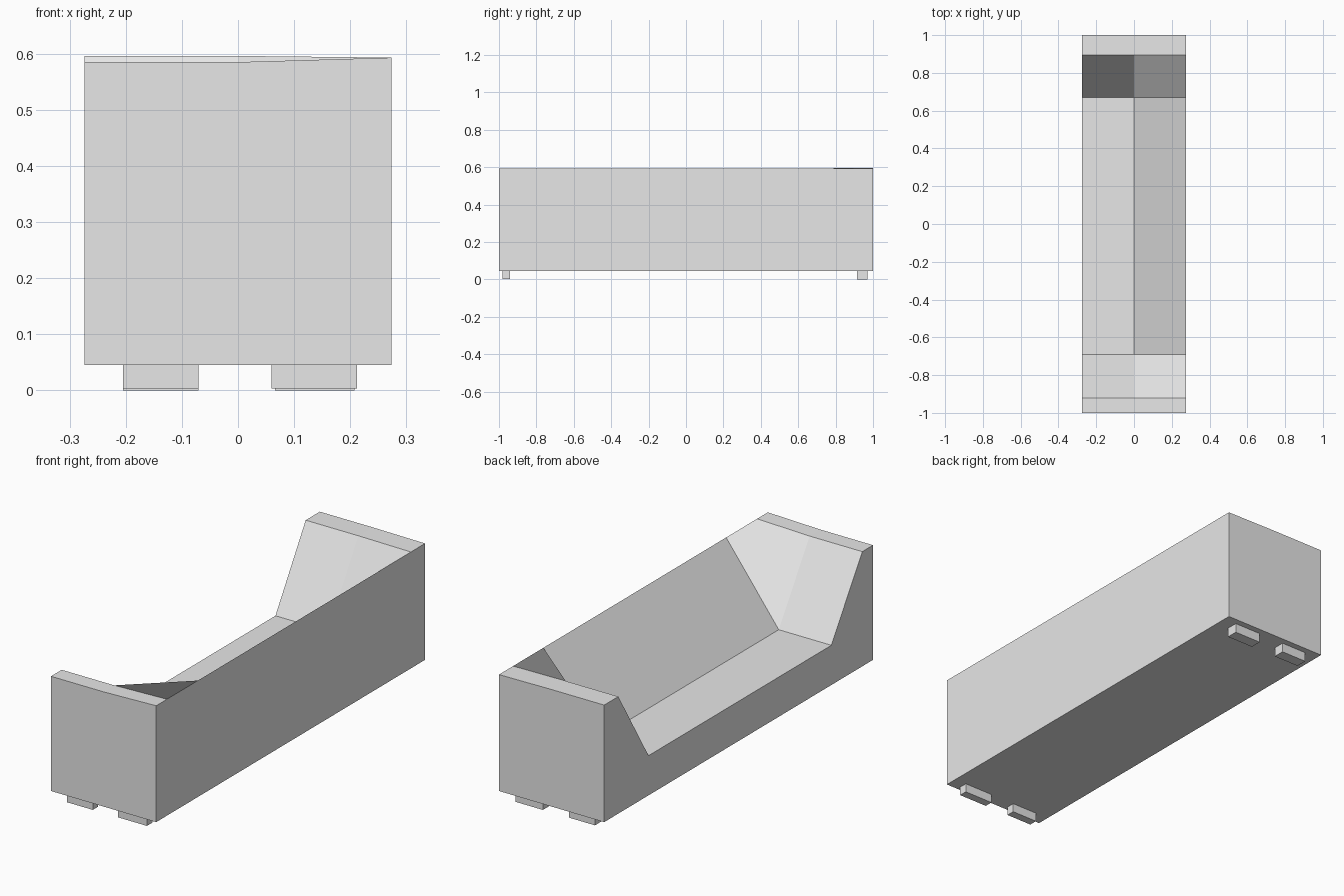
import bpy
import bmesh

old = bpy.data.objects.get("Cube")
if old:
    bpy.data.objects.remove(old, do_unlink=True)

# Single plain grey
grey = bpy.data.materials.new("plain_grey")
grey.use_nodes = True
colour = (0.8, 0.8, 0.8, 1)
grey.diffuse_color = colour
grey.node_tree.nodes["Principled BSDF"].inputs["Base Color"].default_value = colour


def add_object(name, bm):
    bmesh.ops.recalc_face_normals(bm, faces=bm.faces)
    mesh = bpy.data.meshes.new(name)
    bm.to_mesh(mesh)
    bm.free()
    mesh.materials.append(grey)
    obj = bpy.data.objects.new(name, mesh)
    bpy.context.collection.objects.link(obj)
    return obj


# Trough body: a lengthwise profile swept over three stations across the width
HALF, BASE = 0.274, 0.045
profile = [(-1, 0.585), (-0.92, 0.585), (-0.69, 0.232),
           (0.67, 0.232), (0.895, 0.596), (1, 0.596)]
bm = bmesh.new()
rows = []
for x in (-HALF, 0, HALF):
    # the third station is the straight top of the high side wall
    rows.append([bm.verts.new((x, y, 0.593 if x > 0 else z)) for y, z in profile])

# Upper surface; the corner quads fold from the floor-side wall top to the rim
for a, b in zip(rows, rows[1:]):
    for i in range(len(profile) - 1):
        quad = [a[i], b[i], b[i + 1], a[i + 1]]
        if i == 1:
            bm.faces.new(quad)
        else:
            bm.faces.new(quad[1:] + quad[:1])

# Sides, ends and underside
low = {(sx, sy): bm.verts.new((sx * HALF, sy, BASE)) for sx in (-1, 1) for sy in (-1, 1)}
for sx, row in ((-1, rows[0]), (1, rows[2])):
    bm.faces.new(row + [low[sx, 1], low[sx, -1]])
for sy, i in ((-1, 0), (1, -1)):
    bm.faces.new([r[i] for r in rows] + [low[1, sy], low[-1, sy]])
bm.faces.new([low[-1, -1], low[1, -1], low[1, 1], low[-1, 1]])
add_object("trough_body", bm)


# Feet
def foot(name, x0, x1, y0, y1, z0):
    b = bmesh.new()
    bmesh.ops.create_cube(b, size=1)
    for v in b.verts:
        v.co = (x1 if v.co.x > 0 else x0,
                y1 if v.co.y > 0 else y0,
                BASE if v.co.z > 0 else z0)
    add_object(name, b)


foot("front_left_foot", 0.06, 0.212, -0.98, -0.94, 0.003)
foot("front_right_foot", -0.205, -0.07, -0.98, -0.94, 0.003)
foot("back_left_foot", 0.066, 0.208, 0.915, 0.97, 0)
foot("back_right_foot", -0.205, -0.07, 0.915, 0.97, 0)
